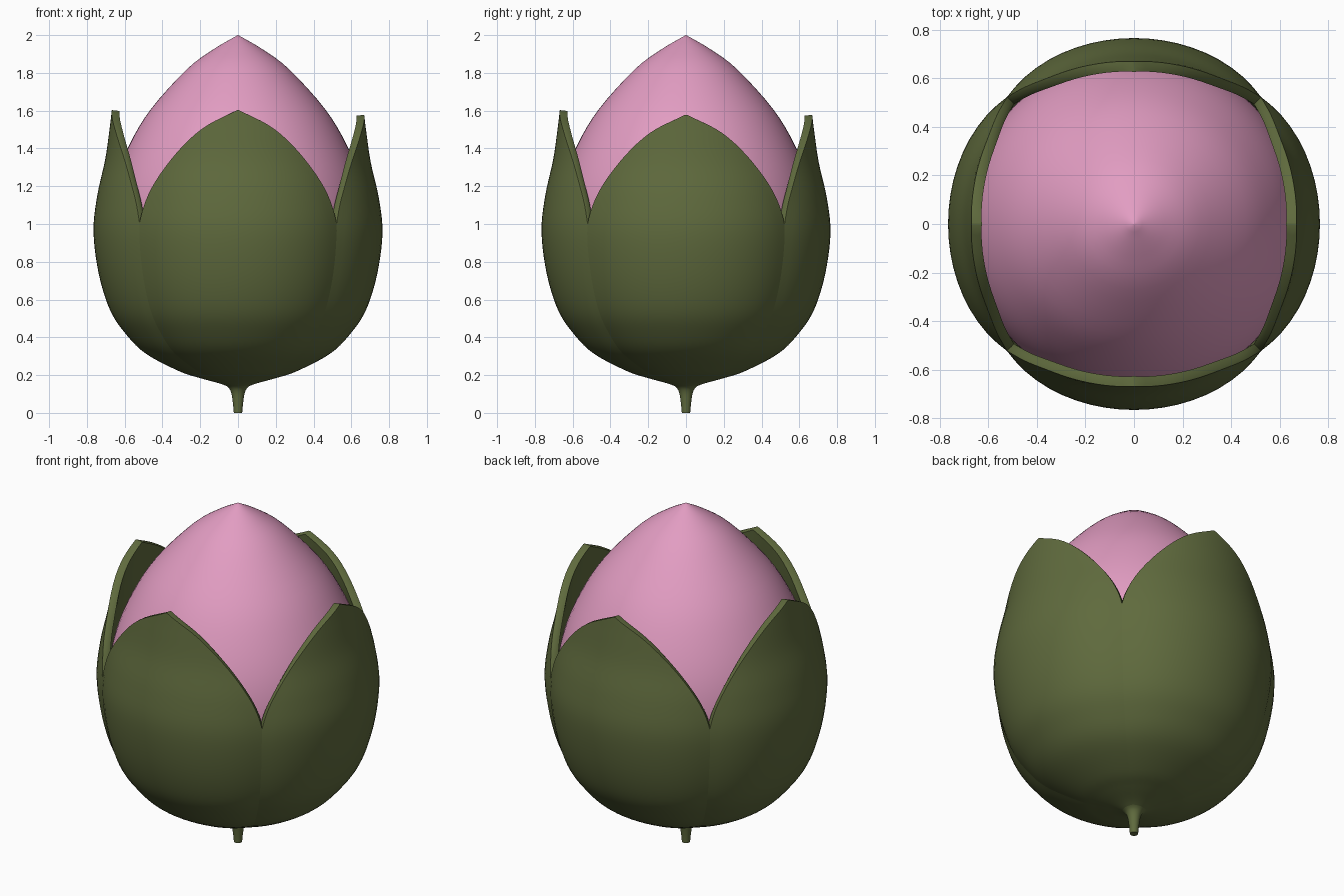
import bpy, bmesh, math
from mathutils import Vector

if "Cube" in bpy.data.objects:
    bpy.data.objects.remove(bpy.data.objects["Cube"])


def material(name, col):
    m = bpy.data.materials.new(name)
    m.diffuse_color = (*col, 1)
    m.use_nodes = True
    m.node_tree.nodes["Principled BSDF"].inputs["Base Color"].default_value = m.diffuse_color
    return m


GREEN = material("leaf green", (0.115, 0.145, 0.047))
PINK = material("petal pink", (0.76, 0.335, 0.54))


def spline(pts, n):
    """Smooth curve through points of any dimension."""
    p = [Vector(q) for q in pts]
    p = [2 * p[0] - p[1]] + p + [2 * p[-1] - p[-2]]
    out = []
    for i in range(1, len(p) - 2):
        a, b, c, d = p[i - 1:i + 3]
        for k in range(n):
            t = k / n
            out.append(0.5 * (2 * b + (c - a) * t + (2 * a - 5 * b + 4 * c - d) * t * t
                              + (3 * b - a - 3 * c + d) * t ** 3))
    return out + [p[-2]]


def loft(name, rings, mat, angle):
    """Skin closed rings of points and cap both ends."""
    bm = bmesh.new()
    rows = [[bm.verts.new(c) for c in ring] for ring in rings]
    n = len(rows[0])
    for a, b in zip(rows, rows[1:]):
        for j in range(n):
            bm.faces.new((a[j], a[(j + 1) % n], b[(j + 1) % n], b[j]))
    bm.faces.new(rows[0][::-1])
    bm.faces.new(rows[-1])
    bmesh.ops.remove_doubles(bm, verts=bm.verts, dist=1e-5)
    bmesh.ops.recalc_face_normals(bm, faces=bm.faces)
    me = bpy.data.meshes.new(name)
    bm.to_mesh(me)
    bm.free()
    me.materials.append(mat)
    ob = bpy.data.objects.new(name, me)
    bpy.context.collection.objects.link(ob)
    bpy.ops.object.select_all(action='DESELECT')
    bpy.context.view_layer.objects.active = ob
    ob.select_set(True)
    bpy.ops.object.shade_smooth_by_angle(angle=math.radians(angle))
    return ob


def revolve(name, prof, mat, n=64):
    rings = [[(r * math.cos(math.tau * j / n), r * math.sin(math.tau * j / n), z)
              for j in range(n)] for r, z in prof]
    return loft(name, rings, mat, 40)


# closed pink bud
revolve("flower_bud", spline([(0.03, 0.2), (0.28, 0.28), (0.5, 0.42), (0.62, 0.62), (0.68, 0.85),
                              (0.69, 1.02), (0.655, 1.22), (0.575, 1.42), (0.46, 1.61),
                              (0.27, 1.82), (0.13, 1.925), (0.001, 2.0)], 4), PINK)

# short stem flaring into the calyx
revolve("stem", spline([(0.022, 0), (0.027, 0.05), (0.037, 0.11), (0.06, 0.142),
                        (0.12, 0.17), (0.2, 0.2)], 4), GREEN, 32)

# sepal centre line: radius, height, half angle in degrees
SEPAL = spline([(0.03, 0.13, 46), (0.095, 0.155, 46), (0.2, 0.184, 46), (0.31, 0.22, 46),
                (0.49, 0.315, 46), (0.6, 0.425, 46), (0.68, 0.55, 46), (0.738, 0.74, 46),
                (0.765, 0.96, 45.6), (0.745, 1.15, 41), (0.703, 1.34, 30.5),
                (0.68, 1.5, 16.5), (0.668, 1.6, 0.4)], 5)
COLS, THICK = 20, 0.042


def sepal(name, heading, top):
    rings = []
    for i, (r, z, half) in enumerate(SEPAL):
        a, b = SEPAL[max(i - 1, 0)], SEPAL[min(i + 1, len(SEPAL) - 1)]
        t = Vector((b[0] - a[0], b[1] - a[1])).normalized()

        def point(u, depth):
            ang = math.radians(half * u)
            fold = 1 - 0.035 * min(1, abs(half * u) / 45) ** 4
            rr = max(0.004, r - t.y * depth) * fold
            zz = z + t.x * depth
            if zz > 0.8:
                zz = 0.8 + (zz - 0.8) * (top - 0.8) / 0.8
            return (rr * math.cos(heading + ang), rr * math.sin(heading + ang), zz)

        us = [-1 + 2 * k / COLS for k in range(COLS + 1)]
        rim = 1 + 0.7 / max(half, 4)
        rings.append([point(u, 0) for u in us] + [point(rim, THICK / 2)]
                     + [point(u, THICK) for u in us[::-1]] + [point(-rim, THICK / 2)])
    loft(name, rings, GREEN, 60)


# four sepals, two slightly taller
for name, deg, top in (("sepal_right", 0, 1.578), ("sepal_back", 90, 1.578),
                       ("sepal_left", 180, 1.603), ("sepal_front", 270, 1.603)):
    sepal(name, math.radians(deg), top)
